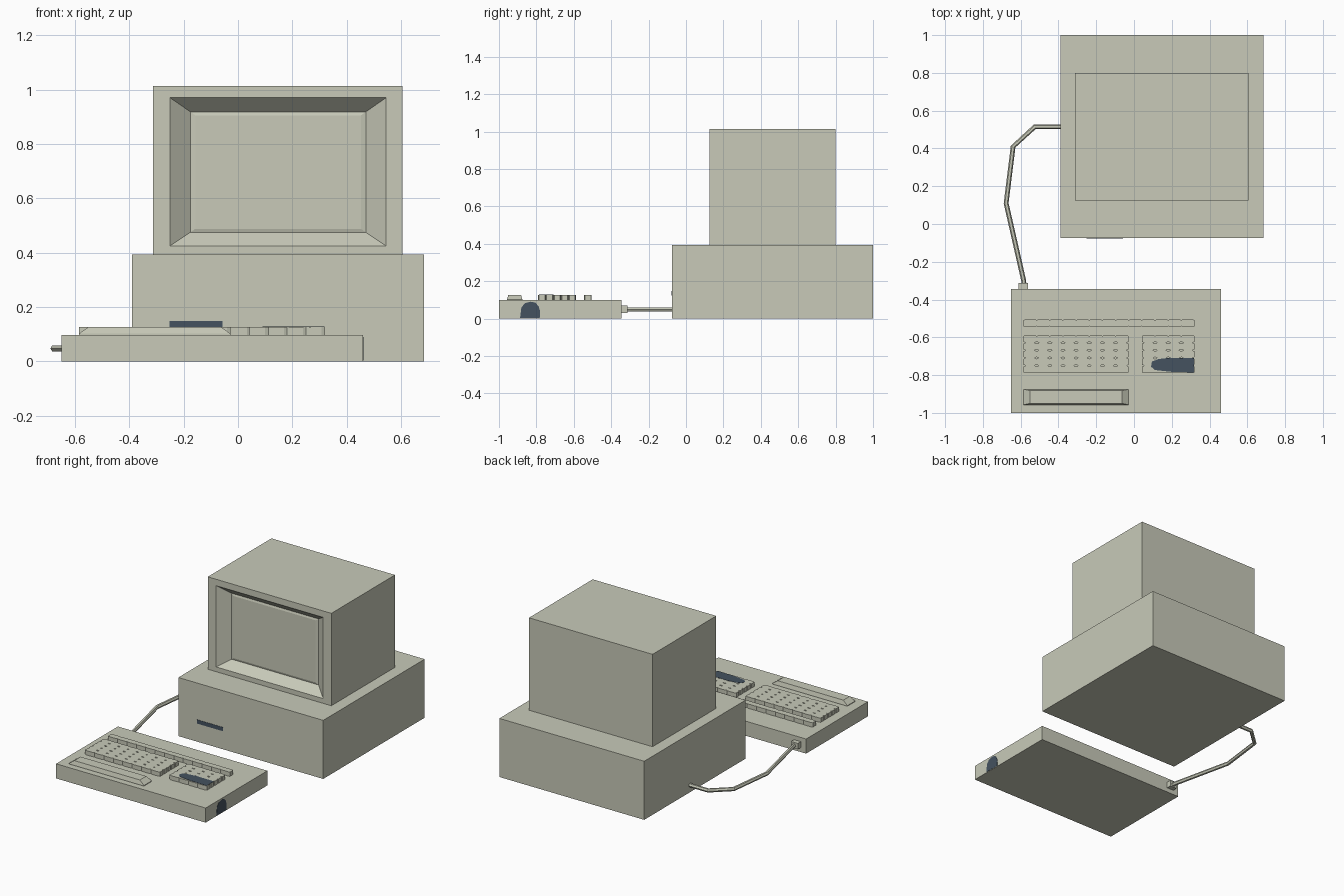
import bpy, bmesh, math

if "Cube" in bpy.data.objects:
    bpy.data.objects.remove(bpy.data.objects["Cube"])


def material(name, rgb):
    m = bpy.data.materials.new(name)
    m.diffuse_color = (*rgb, 1)
    m.use_nodes = True
    m.node_tree.nodes["Principled BSDF"].inputs["Base Color"].default_value = m.diffuse_color
    return m


BEIGE = material("warm_grey_plastic", (0.578, 0.591, 0.485))
SLATE = material("dark_slate_marking", (0.058, 0.085, 0.115))


def finish(name, bm, mat=BEIGE):
    bmesh.ops.recalc_face_normals(bm, faces=bm.faces)
    me = bpy.data.meshes.new(name)
    bm.to_mesh(me)
    bm.free()
    me.materials.append(mat)
    ob = bpy.data.objects.new(name, me)
    bpy.context.collection.objects.link(ob)
    return ob


def loft(bm, rings):
    """Skin a list of equal-length point rings and cap both ends."""
    loops = [[bm.verts.new(p) for p in r] for r in rings]
    n = len(loops[0])
    for a, b in zip(loops, loops[1:]):
        for i in range(n):
            j = (i + 1) % n
            bm.faces.new((a[i], a[j], b[j], b[i]))
    bm.faces.new(loops[0])
    bm.faces.new(loops[-1])


def rect(x0, x1, y0, y1, z):
    return [(x0, y0, z), (x1, y0, z), (x1, y1, z), (x0, y1, z)]


def upright(x0, x1, z0, z1, y):
    return [(x0, y, z0), (x1, y, z0), (x1, y, z1), (x0, y, z1)]


def box(name, x0, x1, y0, y1, z0, z1):
    bm = bmesh.new()
    loft(bm, [rect(x0, x1, y0, y1, z0), rect(x0, x1, y0, y1, z1)])
    return finish(name, bm)


def key_block(name, x0, x1, y0, y1, cols, rows, cut):
    """Touching keys with chamfered corners, leaving diamond gaps."""
    bm = bmesh.new()
    w, h = (x1 - x0) / cols, (y1 - y0) / rows
    cx, cy = cut
    for c in range(cols):
        for r in range(rows):
            a, b = x0 + c * w, y0 + r * h
            p = [(a + cx, b), (a + w - cx, b), (a + w, b + cy), (a + w, b + h - cy),
                 (a + w - cx, b + h), (a + cx, b + h), (a, b + h - cy), (a, b + cy)]
            loft(bm, [[(x, y, z) for x, y in p] for z in (0.095, KEY_TOP)])
    return finish(name, bm)


KEY_TOP = 0.127

# System unit
box("system_unit", -0.39, 0.685, -0.075, 1.0, 0, 0.393)

# Monitor with sloped screen recess and slightly raised screen
bm = bmesh.new()
loft(bm, [upright(-0.312, 0.605, 0.393, 1.013, 0.80),
          upright(-0.312, 0.605, 0.393, 1.013, 0.125),
          upright(-0.25, 0.545, 0.425, 0.97, 0.125),
          upright(-0.175, 0.47, 0.475, 0.918, 0.182),
          upright(-0.157, 0.452, 0.488, 0.905, 0.178)])
finish("monitor", bm)

# Keyboard case and key groups
box("keyboard_case", -0.65, 0.46, -1.0, -0.345, 0, 0.098)
key_block("function_keys", -0.585, 0.32, -0.545, -0.505, 13, 1, (0.008, 0.004))
key_block("main_keys", -0.585, -0.028, -0.79, -0.588, 8, 5, (0.012, 0.005))
key_block("number_keys", 0.042, 0.32, -0.79, -0.588, 4, 5, (0.012, 0.005))

# Space bar with sloped ends
bm = bmesh.new()
loft(bm, [rect(-0.585, -0.028, -0.957, -0.875, 0.095),
          rect(-0.585, -0.028, -0.957, -0.875, 0.102),
          rect(-0.55, -0.063, -0.95, -0.882, KEY_TOP)])
finish("space_bar", bm)

# Cable plug and six-sided cable
box("cable_plug", -0.611, -0.56, -0.346, -0.313, 0.03, 0.07)
path = [(-0.582, -0.33), (-0.584, -0.30), (-0.677, 0.11), (-0.64, 0.41),
        (-0.525, 0.515), (-0.385, 0.515)]
bm = bmesh.new()
rings = []
for i, (x, y) in enumerate(path):
    px, py = path[max(i - 1, 0)]
    qx, qy = path[min(i + 1, len(path) - 1)]
    d = math.hypot(qx - px, qy - py)
    nx, ny = -(qy - py) / d, (qx - px) / d
    ring = []
    for k in range(6):
        t = math.tau * k / 6
        s = 0.013 * math.cos(t)
        ring.append((x + nx * s, y + ny * s, 0.048 + 0.013 * math.sin(t)))
    rings.append(ring)
loft(bm, rings)
finish("keyboard_cable", bm)


def plate(name, points, shift):
    """Thin marking: outline extruded by a small offset."""
    bm = bmesh.new()
    loft(bm, [points, [tuple(a + b for a, b in zip(p, shift)) for p in points]])
    return finish(name, bm, SLATE)


# Dark markings on the system unit front, number keys and keyboard side
plate("front_marking", upright(-0.252, -0.057, 0.122, 0.148, -0.075), (0, -0.002, 0))
outline = [(0.11, -0.773), (0.19, -0.782), (0.318, -0.786), (0.318, -0.71),
           (0.19, -0.708), (0.13, -0.715), (0.095, -0.728), (0.09, -0.755)]
plate("number_key_marking", [(x, y, KEY_TOP) for x, y in outline], (0, 0, 0.0015))
arch = [(-0.887, 0.003), (-0.782, 0.003), (-0.78, 0.04), (-0.788, 0.066), (-0.806, 0.085),
        (-0.83, 0.09), (-0.86, 0.083), (-0.88, 0.06)]
plate("side_marking", [(0.46, y, z) for y, z in arch], (0.0015, 0, 0))
